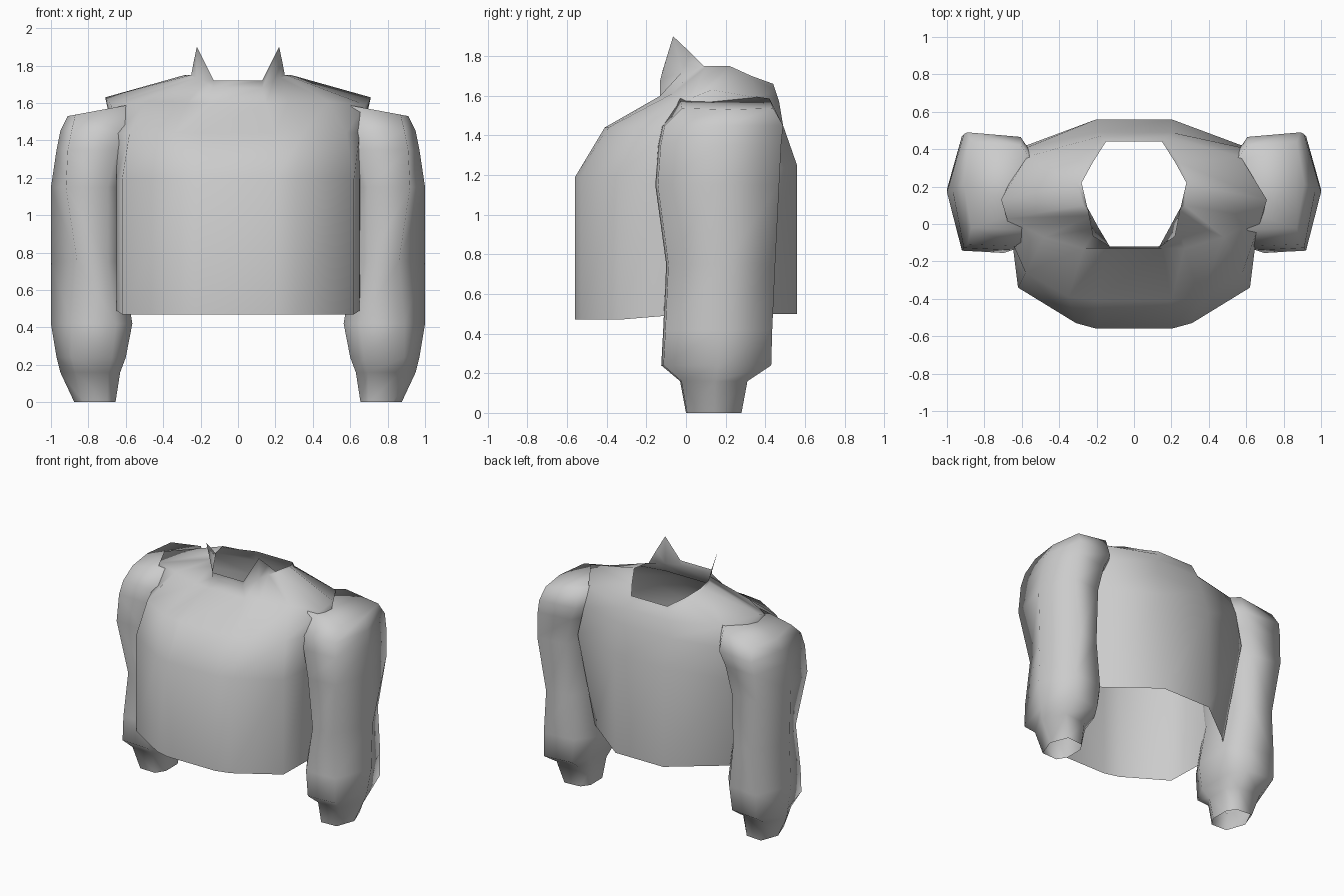
import bpy
import bmesh

default_cube = bpy.data.objects.get("Cube")
if default_cube:
    bpy.data.objects.remove(default_cube, do_unlink=True)

# One plain cloth colour
cloth = bpy.data.materials.new("grey_cloth")
cloth.use_nodes = True
cloth_colour = (0.6, 0.6, 0.6, 1.0)
cloth.diffuse_color = cloth_colour
shader = next(n for n in cloth.node_tree.nodes if n.type == 'BSDF_PRINCIPLED')
shader.inputs["Base Color"].default_value = cloth_colour


def loft(name, rings, closed_top):
    """Join equal closed rings into a smooth shell, optionally closing its top."""
    bm = bmesh.new()
    loops = [[bm.verts.new(point) for point in ring] for ring in rings]
    for lower, upper in zip(loops, loops[1:]):
        count = len(lower)
        for i in range(count):
            j = (i + 1) % count
            bm.faces.new((lower[i], lower[j], upper[j], upper[i]))
    if closed_top:
        bm.faces.new(loops[-1])
    bmesh.ops.recalc_face_normals(bm, faces=bm.faces[:])
    mesh = bpy.data.meshes.new(name)
    bm.to_mesh(mesh)
    bm.free()
    mesh.materials.append(cloth)
    obj = bpy.data.objects.new(name, mesh)
    bpy.context.collection.objects.link(obj)
    bpy.ops.object.select_all(action='DESELECT')
    obj.select_set(True)
    bpy.context.view_layer.objects.active = obj
    bpy.ops.object.shade_smooth_by_angle(angle=1.6)


def mirrored_ring(half):
    """Complete a half ring running from front to back on the left side."""
    return half + [(-x, y, z) for x, y, z in reversed(half)]


# Torso: open at the hem and neck, with two raised collar points
front_outline = [(.2, -.56), (.31, -.53), (.62, -.34), (.65, -.1)]
hem_back = [(.63, .08, .5), (.575, .27, .5), (.2, .56, .5)]
chest_back = [(.66, .13, 1.2), (.63, .4, 1.22), (.2, .56, 1.25)]
hem = [(x, y, .47 if y < -.2 else .49) for x, y in front_outline] + hem_back
chest = [(x, y, 1.19) for x, y in front_outline] + chest_back
upper_chest = [(.2, -.41, 1.44), (.35, -.39, 1.44), (.58, -.26, 1.44),
               (.65, -.1, 1.44), (.67, .13, 1.45), (.57, .41, 1.45), (.2, .49, 1.45)]
shoulder = [(.15, -.13, 1.6), (.27, -.13, 1.6), (.48, -.07, 1.61),
            (.68, .03, 1.59), (.71, .13, 1.63), (.57, .36, 1.59), (.18, .47, 1.57)]
collar_base = [(.13, -.13, 1.68), (.19, -.02, 1.72), (.225, .045, 1.735),
               (.27, .1, 1.745), (.3, .21, 1.745), (.24, .33, 1.69), (.16, .45, 1.63)]
neck = [(.13, -.12, 1.72), (.22, -.065, 1.9), (.237, .02, 1.82),
        (.25, .09, 1.75), (.28, .22, 1.75), (.22, .33, 1.7), (.15, .44, 1.66)]
torso_rows = (hem, chest, upper_chest, shoulder, collar_base, neck)
loft("torso", [mirrored_ring(row) for row in torso_rows], False)


def sleeve_ring(z, inner, outer, front, back, bevel, tilt=0):
    """Seven-sided sleeve section, lower towards the outside when tilted."""
    width, depth = outer - inner, back - front
    corner = 1 - bevel / width
    section = [(.2, 0), (corner, .02), (1, .52), (corner, 1), (.2, .96), (0, .75), (0, .25)]
    return [(inner + u * width, front + v * depth, z - tilt * u) for u, v in section]


# Sleeves: height, inner x, outer x, front y, back y, corner bevel
sleeve_rows = [
    (0, .655, .875, 0, .28, .05),
    (.16, .63, .95, -.03, .31, .08),
    (.24, .6, .97, -.125, .43, .08),
    (.42, .565, 1, -.115, .435, .11),
    (.75, .62, 1, -.1, .45, .14),
    (1.15, .62, 1, -.155, .47, .08),
    (1.35, .57, .97, -.14, .48, .06),
    (1.45, .52, .95, -.12, .49, .06),
    (1.6, .53, .91, -.03, .44, .04, .07),
]
for side, sign in (("left", 1), ("right", -1)):
    rings = [[(sign * x, y, z) for x, y, z in sleeve_ring(*row)] for row in sleeve_rows]
    loft(side + "_sleeve", rings, True)
